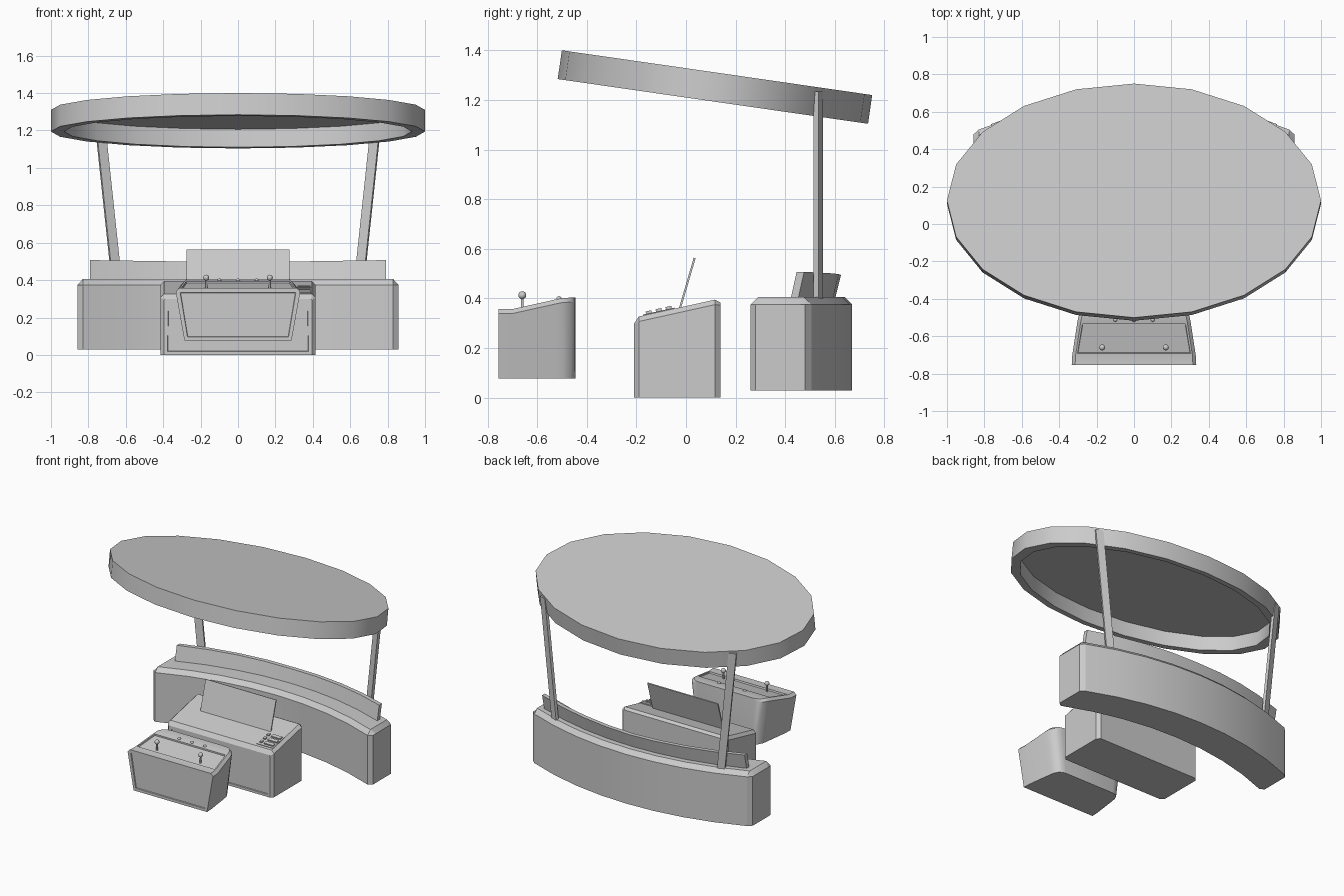
import bpy, bmesh, math
from mathutils import Vector

if "Cube" in bpy.data.objects:
    bpy.data.objects.remove(bpy.data.objects["Cube"])


def finish(name, bm):
    bmesh.ops.recalc_face_normals(bm, faces=bm.faces)
    me = bpy.data.meshes.new(name)
    bm.to_mesh(me)
    bm.free()
    ob = bpy.data.objects.new(name, me)
    bpy.context.collection.objects.link(ob)
    return ob


def smooth(ob, deg=30):
    bpy.ops.object.select_all(action='DESELECT')
    ob.select_set(True)
    bpy.context.view_layer.objects.active = ob
    bpy.ops.object.shade_smooth_by_angle(angle=math.radians(deg))


def loft(name, sections, panels=()):
    """Bridge closed loops, cap both ends, then recess the faces nearest to given points."""
    bm = bmesh.new()
    rings = [[bm.verts.new(p) for p in s] for s in sections]
    n = len(rings[0])
    for a, b in zip(rings, rings[1:]):
        for i in range(n):
            j = (i + 1) % n
            bm.faces.new((a[i], a[j], b[j], b[i]))
    bm.faces.new(rings[0])
    bm.faces.new(rings[-1])
    bmesh.ops.recalc_face_normals(bm, faces=bm.faces)
    for point, thick, depth in panels:
        f = min(bm.faces, key=lambda f: (f.calc_center_median() - Vector(point)).length)
        bmesh.ops.inset_region(bm, faces=[f], thickness=thick, depth=0)
        bmesh.ops.inset_region(bm, faces=[f], thickness=0.003, depth=-depth)
    return finish(name, bm)


def desk_section(y, x, z, z0, c, taper=1.0):
    xb = x * taper
    return [(-xb, y, z0), (xb, y, z0), (x, y, z - c), (x - c, y, z),
            (c - x, y, z), (-x, y, z - c)]


def box(name, loc, size, rx=0):
    bm = bmesh.new()
    bmesh.ops.create_cube(bm, size=1)
    bmesh.ops.scale(bm, vec=size, verts=bm.verts)
    ob = finish(name, bm)
    ob.location, ob.rotation_euler = loc, (rx, 0, 0)
    return ob


def ball(name, loc, r):
    bm = bmesh.new()
    bmesh.ops.create_uvsphere(bm, u_segments=12, v_segments=8, radius=r)
    ob = finish(name, bm)
    ob.location = loc
    smooth(ob, 60)


# Tilted oval canopy, hollow underneath
def oval(k, z):
    return [(k * math.cos(i * math.pi / 10), 0.632 * k * math.sin(i * math.pi / 10), z)
            for i in range(20)]


canopy = loft("canopy", [oval(1, 0), oval(1, -0.117), oval(0.93, -0.117), oval(0.93, -0.02)])
canopy.location = (0, 0.125, 1.31)
canopy.rotation_euler = (math.radians(-8.2), 0, 0)
smooth(canopy)

# Curved rear counter
R = 2.17


def arc(x):
    return R - math.sqrt(R * R - x * x)


def counter_section(x, yf, yb, z, c=0.03):
    return [(x, yf, 0.028), (x, yb, 0.028), (x, yb, 0.375), (x, yb - c, z),
            (x, yf + c, z), (x, yf, 0.375)]


secs = [counter_section(-0.857, 0.28, 0.48, 0.375)]
for i in range(9):
    x = 0.83 * (i / 4 - 1)
    secs.append(counter_section(x, 0.425 - arc(x), 0.67 - arc(x), 0.405))
secs.append(counter_section(0.857, 0.28, 0.48, 0.375))
smooth(loft("rear_counter", secs), 20)

# Leaning upstand along the counter
secs = []
for i in range(9):
    x = 0.79 * (i / 4 - 1)
    y, z = 0.57 - arc(x), 0.495 + 0.012 * abs(x) / 0.79
    secs.append([(x, y, 0.395), (x, y + 0.03, 0.395), (x, y + 0.055, z), (x, y + 0.025, z)])
smooth(loft("counter_upstand", secs), 20)

# Canopy posts
for side, s in (("left", -1), ("right", 1)):
    ca, sa = math.cos(math.radians(20)), math.sin(math.radians(20))
    secs = []
    for cx, z in ((0.648, 0.39), (0.738, 1.235)):
        secs.append([(s * (cx + u * ca + v * sa), 0.533 - u * sa + v * ca, z)
                     for u, v in ((-.026, -.01), (.026, -.01), (.026, .01), (-.026, .01))])
    loft(side + "_post", secs)

# Middle desk with sloping top
loft("middle_desk", [desk_section(y, x, z, 0, c) for y, x, z, c in (
    (-0.21, 0.395, 0.298, 0.004), (-0.19, 0.415, 0.327, 0.02),
    (0.117, 0.415, 0.395, 0.02), (0.14, 0.395, 0.383, 0.01))],
    [((0, -0.21, 0.18), 0.025, 0.006)])

# Thin leaning screen
box("screen", (0, 0.005, 0.461), (0.55, 0.008, 0.213), -math.atan2(0.06, 0.205))

# Keypad on the sloping top
slope = math.atan2(0.068, 0.307)


def on_slope(y):
    return 0.327 + (y + 0.19) * 0.068 / 0.307


box("keypad_plate", (0.33, -0.11, on_slope(-0.11)), (0.13, 0.13, 0.008), slope)
for i in range(3):
    y = -0.15 + 0.04 * i
    box(f"key_bar_{i}", (0.352, y, on_slope(y) + 0.008), (0.07, 0.024, 0.012), slope)
    box(f"key_square_{i}", (0.288, y, on_slope(y) + 0.008), (0.018, 0.018, 0.012), slope)

# Front control desk with rounded rear corners and recessed panels
desk = loft("front_desk", [desk_section(y, x, z, 0.077, 0.018, 0.86) for y, x, z in (
    (-0.755, 0.333, 0.357), (-0.70, 0.33, 0.357), (-0.525, 0.303, 0.396),
    (-0.495, 0.297, 0.402), (-0.465, 0.28, 0.403), (-0.45, 0.255, 0.403),
    (-0.445, 0.225, 0.403))],
    [((0, -0.755, 0.23), 0.025, 0.006), ((0, -0.61, 0.377), 0.014, 0.01)])
smooth(desk)

# Joysticks and push buttons
for side, s in (("left", -1), ("right", 1)):
    bm = bmesh.new()
    bmesh.ops.create_cone(bm, cap_ends=True, segments=8, radius1=0.006, radius2=0.005, depth=0.06)
    stick = finish(side + "_stick", bm)
    stick.location = (s * 0.17, -0.66, 0.382)
    smooth(stick, 60)
    ball(side + "_stick_ball", (s * 0.17, -0.66, 0.413), 0.016)
for i in range(3):
    ball(f"push_button_{i}", (0.1 * (i - 1), -0.512, 0.398), 0.011)
